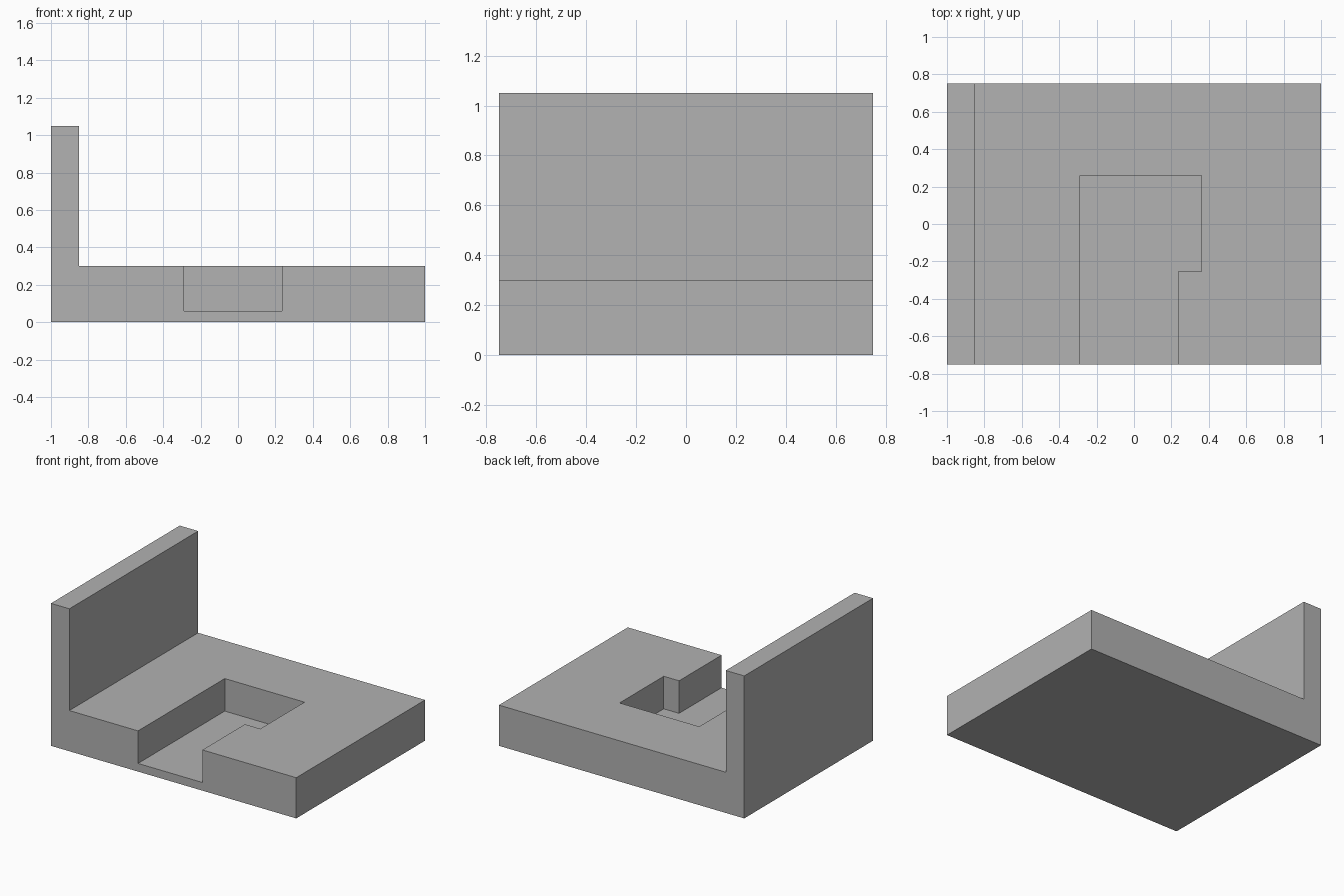
import bpy
import bmesh
from mathutils import Vector

cube = bpy.data.objects.get("Cube")
if cube:
    bpy.data.objects.remove(cube, do_unlink=True)

# Single flat grey
grey = bpy.data.materials.new("plain grey")
grey.use_nodes = True
colour = (0.445, 0.445, 0.445, 1)
grey.diffuse_color = colour
grey.node_tree.nodes["Principled BSDF"].inputs["Base Color"].default_value = colour


def prism(name, outline, offset):
    """Extrude a closed outline of 3D points along offset."""
    bm = bmesh.new()
    face = bm.faces.new([bm.verts.new(p) for p in outline])
    top = bmesh.ops.extrude_face_region(bm, geom=[face])["geom"]
    verts = [v for v in top if isinstance(v, bmesh.types.BMVert)]
    bmesh.ops.translate(bm, verts=verts, vec=Vector(offset))
    bmesh.ops.recalc_face_normals(bm, faces=bm.faces[:])
    mesh = bpy.data.meshes.new(name)
    bm.to_mesh(mesh)
    bm.free()
    mesh.materials.append(grey)
    obj = bpy.data.objects.new(name, mesh)
    bpy.context.collection.objects.link(obj)
    return obj


half_depth = 0.75
slab_top, wall_top, wall_x = 0.3, 1.05, -0.85
pocket_floor = 0.06

# L-shaped body: thick slab with an upright wall along its right side
profile = [(-1, 0), (1, 0), (1, slab_top), (wall_x, slab_top),
           (wall_x, wall_top), (-1, wall_top)]
body = prism("base_with_wall", [(x, -half_depth, z) for x, z in profile],
             (0, 2 * half_depth, 0))

# Stepped pocket, open at the front and widening toward the back
outline = [(-0.29, -1), (0.235, -1), (0.235, -0.255), (0.36, -0.255),
           (0.36, 0.26), (-0.29, 0.26)]
cutter = prism("pocket_cutter", [(x, y, pocket_floor) for x, y in outline],
               (0, 0, 0.5))
cutter.hide_render = True
cutter.hide_viewport = True

cut = body.modifiers.new("pocket", 'BOOLEAN')
cut.operation = 'DIFFERENCE'
cut.solver = 'EXACT'
cut.object = cutter

# Bake the cut, then remove the helper
depsgraph = bpy.context.evaluated_depsgraph_get()
cut_mesh = bpy.data.meshes.new_from_object(body.evaluated_get(depsgraph))
body.modifiers.clear()
body.data = cut_mesh
bpy.data.objects.remove(cutter, do_unlink=True)
